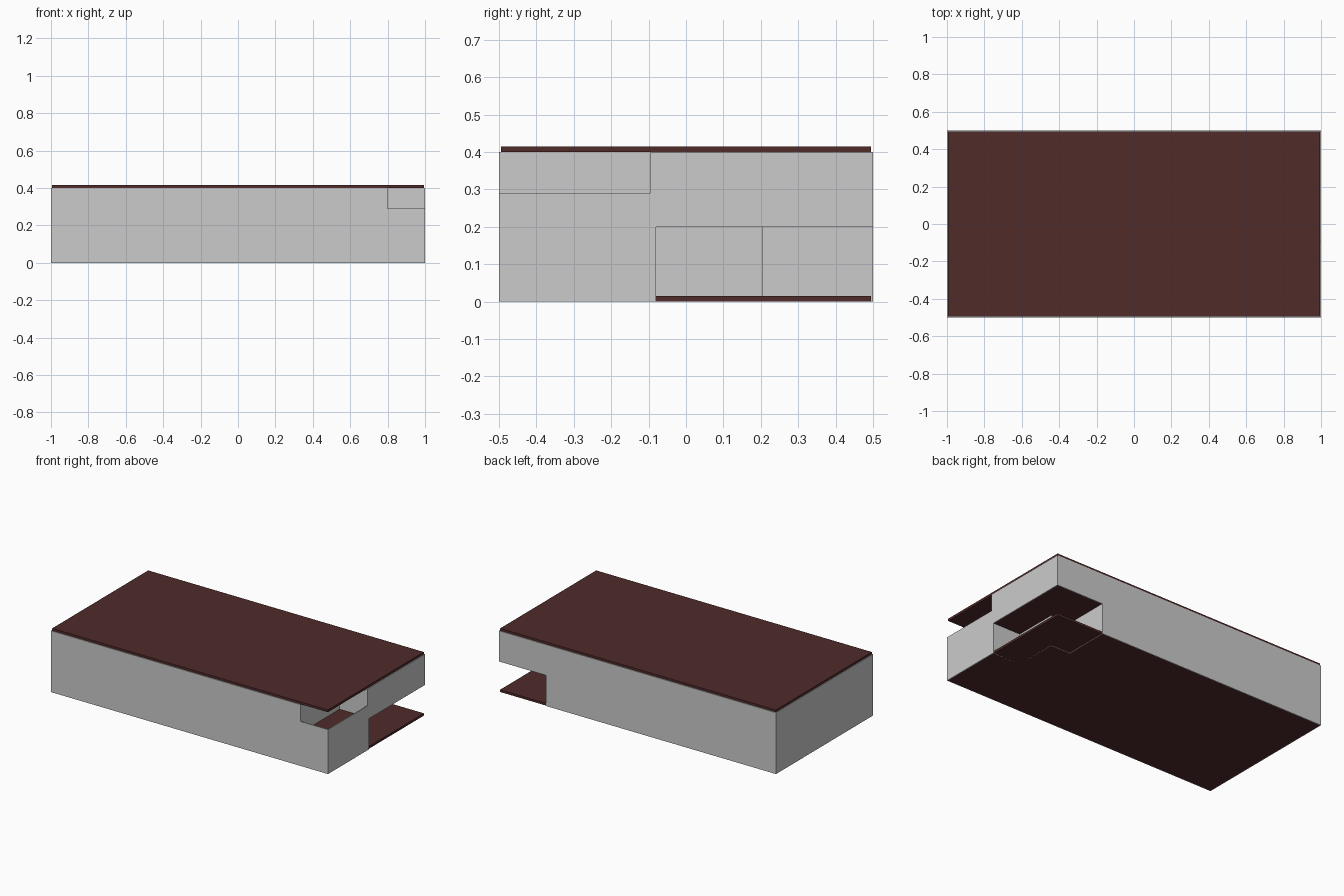
import bpy
import bmesh
from mathutils import Vector

if "Cube" in bpy.data.objects:
    bpy.data.objects.remove(bpy.data.objects["Cube"])

T = 0.005        # wall thickness
SLAB = 0.015     # floor and roof slab thickness

brown = bpy.data.materials.new("dark_brown")
brown.diffuse_color = (0.08, 0.024, 0.023, 1)
brown.use_nodes = True
brown.node_tree.nodes["Principled BSDF"].inputs["Base Color"].default_value = brown.diffuse_color


def finish(name, bm, material=None):
    bmesh.ops.recalc_face_normals(bm, faces=bm.faces)
    mesh = bpy.data.meshes.new(name)
    bm.to_mesh(mesh)
    bm.free()
    if material:
        mesh.materials.append(material)
    obj = bpy.data.objects.new(name, mesh)
    bpy.context.collection.objects.link(obj)
    return obj


def box(name, lo, hi, material=None):
    bm = bmesh.new()
    bmesh.ops.create_cube(bm, size=1)
    lo, hi = Vector(lo), Vector(hi)
    for v in bm.verts:
        v.co = (lo + hi) / 2 + v.co * (hi - lo)
    return finish(name, bm, material)


def walls(name, outline, z0, z1, closed=True):
    """Thin mitred walls inside a counter-clockwise right-angled outline."""
    pts = [Vector(p) for p in outline]
    n = len(pts)
    bm = bmesh.new()
    rings = []
    for i, p in enumerate(pts):
        a = (p - pts[i - 1]).normalized() if closed or i > 0 else None
        b = (pts[(i + 1) % n] - p).normalized() if closed or i < n - 1 else None
        shift = Vector((0, 0))
        for d in (a, b):
            if d is not None:
                shift += Vector((-d.y, d.x)) * T
        q = p + shift
        rings.append([bm.verts.new((c.x, c.y, z))
                      for c, z in ((p, z0), (p, z1), (q, z1), (q, z0))])
    for i in range(n if closed else n - 1):
        r, s = rings[i], rings[(i + 1) % n]
        for k in range(4):
            m = (k + 1) % 4
            bm.faces.new((r[k], s[k], s[m], r[m]))
    if not closed:
        bm.faces.new(rings[0])
        bm.faces.new(rings[-1])
    return finish(name, bm)


# Lower storey, stepped back at the rear right corner
walls("lower_walls", [(-1, -0.5), (1, -0.5), (1, -0.08), (0.8, -0.08),
                      (0.8, 0.205), (0.66, 0.205), (0.66, 0.5), (-1, 0.5)], 0, 0.2)

# Upper storey, with a balcony recess at the front right corner
walls("upper_walls", [(-1, -0.5), (0.8, -0.5), (0.8, -0.095),
                      (1, -0.095), (1, 0.5), (-1, 0.5)], 0.2, 0.4)

# Low parapet round the balcony
walls("balcony_parapet", [(0.8, -0.5), (1, -0.5), (1, -0.095)], 0.2, 0.29, closed=False)

# Ground floor, middle floor and roof slabs
for name, z in (("ground_slab", 0), ("middle_slab", 0.2), ("roof_slab", 0.4)):
    box(name, (-1 + T, -0.5 + T, z), (1 - T, 0.5 - T, z + SLAB), brown)
